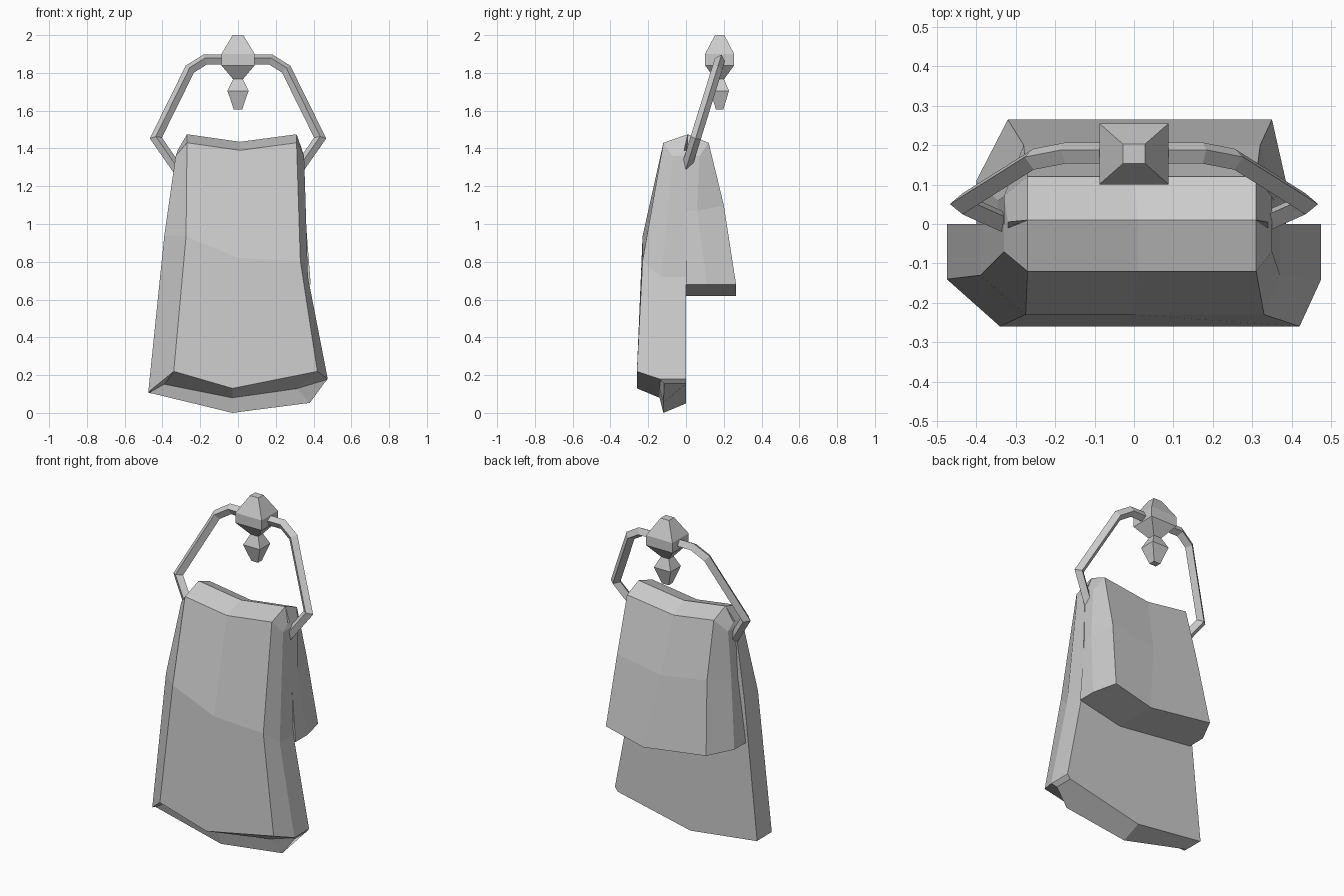
import bpy, bmesh
from mathutils import Vector

if "Cube" in bpy.data.objects:
    bpy.data.objects.remove(bpy.data.objects["Cube"], do_unlink=True)

grey = bpy.data.materials.new("plain grey")
grey.use_nodes = True
GREY = (0.6, 0.6, 0.6, 1)
grey.diffuse_color = GREY
grey.node_tree.nodes["Principled BSDF"].inputs["Base Color"].default_value = GREY


def loft(name, rings, caps):
    """Bridge closed rings of points and close both ends with the given index groups."""
    bm = bmesh.new()
    rows = [[bm.verts.new(p) for p in ring] for ring in rings]
    count = len(rows[0])
    for low, high in zip(rows, rows[1:]):
        for i in range(count):
            j = (i + 1) % count
            bm.faces.new((low[i], low[j], high[j], high[i]))
    for row in (rows[0], rows[-1]):
        for group in caps:
            bm.faces.new([row[i] for i in group])
    bmesh.ops.recalc_face_normals(bm, faces=bm.faces)
    mesh = bpy.data.meshes.new(name)
    bm.to_mesh(mesh)
    bm.free()
    mesh.materials.append(grey)
    obj = bpy.data.objects.new(name, mesh)
    bpy.context.collection.objects.link(obj)
    return obj


def cloth_ring(face, side):
    """Cross-section of a cloth panel: broad face, chamfered sides, flat inside at y = 0."""
    left, mid, right, y, z, sag, tilt = face
    s_left, s_right, s_y, s_z, s_tilt = side
    return [(s_left, 0, s_z - s_tilt), (s_left, s_y, s_z - s_tilt),
            (left, y, z - tilt), (mid, y, z - sag), (right, y, z + tilt),
            (s_right, s_y, s_z + s_tilt), (s_right, 0, s_z + s_tilt),
            (mid, 0, s_z - sag)]


# Each level: face (left, middle, right, y, z, sag, tilt), side (left, right, y, z, tilt)
front_levels = [
    ((-.27, .01, .31, .01, 1.475, .04, 0), (-.32, .34, -.01, 1.39, 0)),
    ((-.27, .01, .31, -.12, 1.43, .04, 0), (-.33, .35, -.07, 1.36, 0)),
    ((-.275, 0, .33, -.23, .87, .05, -.065), (-.39, .37, -.13, .83, -.11)),
    ((-.34, -.03, .42, -.26, .22, .09, 0), (-.475, .475, -.14, .145, .035)),
    ((-.39, -.03, .31, -.14, .14, .06, -.012), (-.475, .473, -.135, .142, .035)),
    ((-.47, -.03, .38, -.12, .08, .08, -.027), (-.472, .455, -.115, .13, .025)),
]
back_levels = [
    ((-.27, .01, .31, .01, 1.475, .04, 0), (-.32, .34, .005, 1.39, 0)),
    ((-.27, 0, .31, .12, 1.43, .04, 0), (-.33, .35, .07, 1.36, 0)),
    ((-.28, .03, .32, .2, 1.1, .05, 0), (-.345, .355, .06, 1.07, 0)),
    ((-.32, .1, .35, .265, .68, .06, 0), (-.4, .385, .11, .68, 0)),
]
halves = [(0, 1, 2, 3, 7), (7, 3, 4, 5, 6)]
loft("towel_front_panel", [cloth_ring(*lv) for lv in front_levels], halves)
loft("towel_back_panel", [cloth_ring(*lv) for lv in back_levels], halves)


def ring_point(x, z):
    """Place a point on the leaning plane of the hanger."""
    return Vector((x, (z - 1.29) * .31, z))


# Hanger: diamond-section bar mitred along a mirrored path
half_path = [(.32, 1.29), (.435, 1.455), (.255, 1.82), (.175, 1.87)]
path = [ring_point(-x, z) for x, z in half_path]
path += [ring_point(x, z) for x, z in reversed(half_path)]
lean = Vector((0, 1, -.31)).normalized()
BAR = .028
sections = []
for i, p in enumerate(path):
    a = (p - path[max(i - 1, 0)]).normalized()
    b = (path[min(i + 1, len(path) - 1)] - p).normalized()
    along = (a + b).normalized()
    mitre = 1 / max(along.dot(a), along.dot(b))
    across = along.cross(lean) * BAR * mitre
    sections.append([p + across, p + lean * BAR, p - across, p - lean * BAR])
loft("hanger_bar", sections, [(0, 1, 2, 3)])


# Knob and drop: square-section turned profiles (half width, height)
def square_turning(name, profile):
    corners = [(-1, -1), (1, -1), (1, 1), (-1, 1)]
    loft(name, [[(sx * r, .178 + sy * r * .88, z) for sx, sy in corners]
                for r, z in profile], [(0, 1, 2, 3)])


square_turning("hanger_knob", [(.028, 2), (.088, 1.9), (.088, 1.84), (.025, 1.765)])
square_turning("hanger_drop", [(.022, 1.775), (.056, 1.705), (.022, 1.605)])
